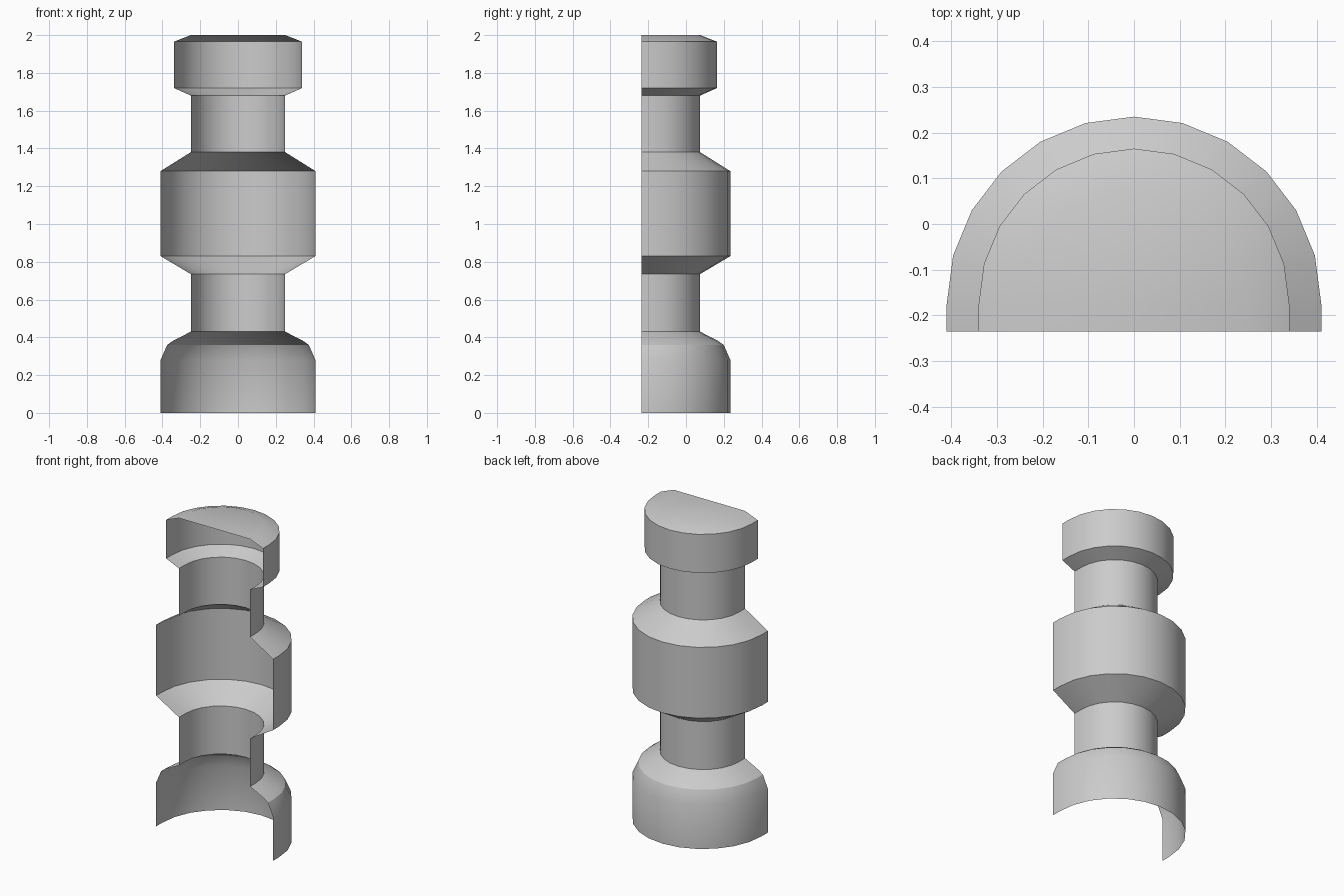
import bpy, bmesh
from math import sin, cos, pi

if "Cube" in bpy.data.objects:
    bpy.data.objects.remove(bpy.data.objects["Cube"])

# Turned profile (radius, height), bottom to top
PROFILE = [(0.41, 0), (0.41, 0.28), (0.375, 0.36), (0.345, 0.381), (0.25, 0.43),
           (0.25, 0.735), (0.41, 0.83), (0.41, 1.28), (0.25, 1.38),
           (0.25, 1.68), (0.34, 1.72), (0.34, 1.965), (0.25, 2.0)]
AXIS_Y, FRONT_Y, STEPS = -0.175, -0.235, 12


def half_ring(bm, r, z):
    """Half circle with short straight ends reaching the open front."""
    pts = [(r * cos(pi * i / STEPS), AXIS_Y + r * sin(pi * i / STEPS))
           for i in range(STEPS + 1)]
    pts = [(r, FRONT_Y)] + pts + [(-r, FRONT_Y)]
    return [bm.verts.new((x, y, z)) for x, y in pts]


# Open half shell of the column
bm = bmesh.new()
rings = [half_ring(bm, r, z) for r, z in PROFILE]
for low, high in zip(rings, rings[1:]):
    for i in range(len(low) - 1):
        bm.faces.new((low[i], low[i + 1], high[i + 1], high[i]))

# Flat top cap
bm.faces.new(rings[-1])

mesh = bpy.data.meshes.new("half_column")
bm.to_mesh(mesh)
bm.free()
column = bpy.data.objects.new("half_column", mesh)
bpy.context.collection.objects.link(column)

# Smooth around the column, crisp at the profile corners
bpy.context.view_layer.objects.active = column
column.select_set(True)
bpy.ops.object.shade_smooth_by_angle(angle=0.42)
